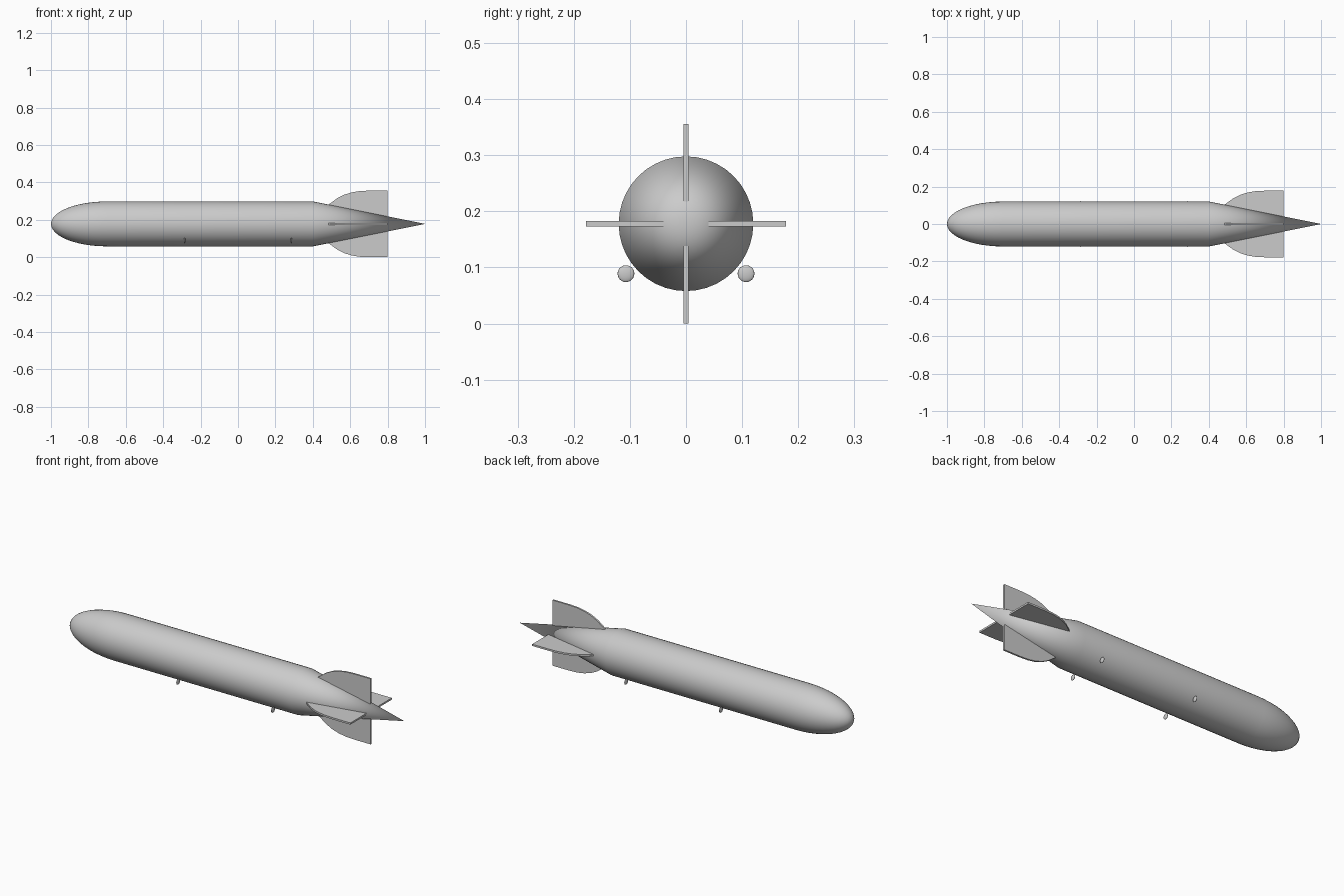
import bpy, bmesh, math
from mathutils import Matrix

if "Cube" in bpy.data.objects:
    bpy.data.objects.remove(bpy.data.objects["Cube"])

AXIS_Z = 0.178   # height of the hull centre line
RADIUS = 0.12

grey = bpy.data.materials.new("light_grey")
grey.diffuse_color = (0.6, 0.6, 0.6, 1)
grey.use_nodes = True
grey.node_tree.nodes["Principled BSDF"].inputs["Base Color"].default_value = grey.diffuse_color


def finish(name, bm, smooth):
    bmesh.ops.recalc_face_normals(bm, faces=bm.faces)
    mesh = bpy.data.meshes.new(name)
    bm.to_mesh(mesh)
    bm.free()
    mesh.materials.append(grey)
    for p in mesh.polygons:
        p.use_smooth = smooth
    obj = bpy.data.objects.new(name, mesh)
    bpy.context.collection.objects.link(obj)
    return obj


# Hull: lathe of an elliptical nose, straight middle and pointed tail
STEPS = 12
profile = []
for i in range(STEPS + 1):
    a = math.pi / 2 * i / STEPS
    profile.append((-0.7 - 0.3 * math.cos(a), RADIUS * math.sin(a)))
profile += [(0.4, RADIUS), (1.0, 0.0)]
bm = bmesh.new()
verts = [bm.verts.new((x, 0, r)) for x, r in profile]
edges = [bm.edges.new(pair) for pair in zip(verts, verts[1:])]
bmesh.ops.spin(bm, geom=verts + edges, cent=(0, 0, 0), axis=(1, 0, 0),
               angle=2 * math.pi, steps=40, use_duplicate=False)
bmesh.ops.remove_doubles(bm, verts=bm.verts, dist=1e-5)
hull = finish("hull", bm, True)
hull.location.z = AXIS_Z

# Tail fins: one curved outline, thickened and repeated around the axis
outline = [(0.8, 0.035), (0.8, 0.178), (0.7, 0.178), (0.65, 0.1755),
           (0.61, 0.169), (0.57, 0.157), (0.53, 0.137), (0.48, 0.1)]
HALF = 0.0048
for i, side in enumerate(("top", "left", "bottom", "right")):
    bm = bmesh.new()
    face = bm.faces.new([bm.verts.new((x, -HALF, r)) for x, r in outline])
    ext = bmesh.ops.extrude_face_region(bm, geom=[face], use_keep_orig=True)
    moved = [v for v in ext["geom"] if isinstance(v, bmesh.types.BMVert)]
    bmesh.ops.translate(bm, verts=moved, vec=(0, 2 * HALF, 0))
    bm.transform(Matrix.Rotation(i * math.pi / 2, 4, 'X'))
    finish("tail_fin_" + side, bm, False).location.z = AXIS_Z

# Small flattened pods beneath both flanks
for x, place in ((-0.285, "front"), (0.285, "rear")):
    for y, side in ((-0.107, "right"), (0.107, "left")):
        bm = bmesh.new()
        bmesh.ops.create_uvsphere(bm, u_segments=20, v_segments=12, radius=0.015)
        bmesh.ops.scale(bm, vec=(0.3, 1, 1), verts=bm.verts)
        finish(f"pod_{place}_{side}", bm, True).location = (x, y, 0.089)
